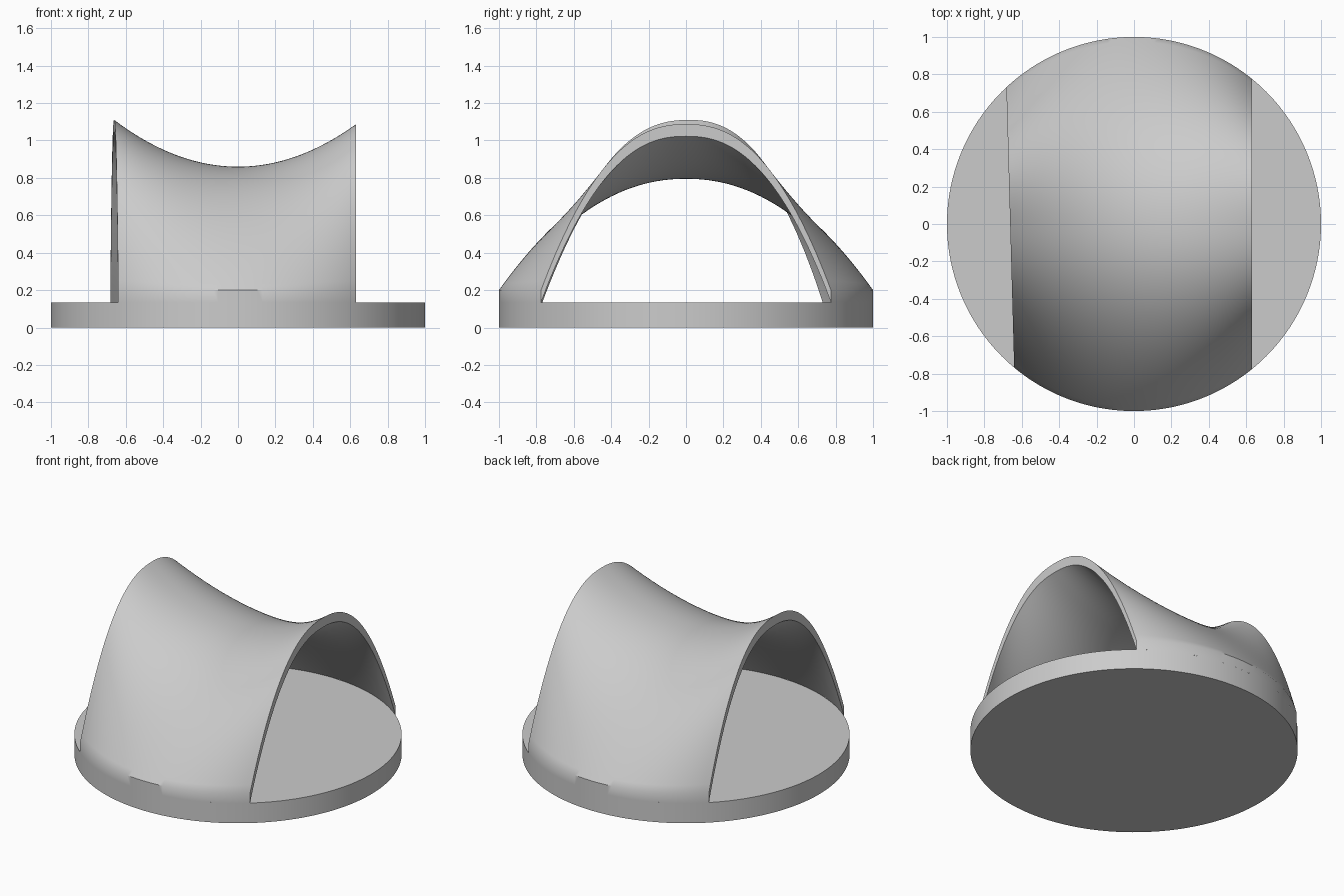
import bpy, bmesh
from math import sqrt, radians

cube = bpy.data.objects.get("Cube")
if cube:
    bpy.data.objects.remove(cube, do_unlink=True)

grey = bpy.data.materials.new("plain grey")
grey.use_nodes = True
colour = (0.6, 0.6, 0.6, 1)
grey.diffuse_color = colour
grey.node_tree.nodes["Principled BSDF"].inputs["Base Color"].default_value = colour

BASE_TOP = 0.135   # top of the disc
RIM = 0.2          # upper edge of the roof where it meets the rim
NX, NT = 48, 80


def finish(obj, angle):
    obj.data.materials.append(grey)
    bpy.ops.object.select_all(action='DESELECT')
    obj.select_set(True)
    bpy.context.view_layer.objects.active = obj
    bpy.ops.object.shade_smooth_by_angle(angle=radians(angle))


def roof_point(u, t):
    """Point on the saddle: u runs left to right, t from front rim to back rim."""
    y = 0
    for _ in range(6):  # the open end at -x is cut slightly askew
        start = -0.662 - 0.028 * y
        x = start + (0.632 - start) * u
        y = t * sqrt(1 - x * x)
    height = 0.66 + 0.57 * x * x
    power = 2.12 + 0.55 * x * x
    return x, y, RIM + height * (1 - abs(t) ** power)


# Round base
bpy.ops.mesh.primitive_cylinder_add(vertices=128, radius=1, depth=BASE_TOP,
                                    location=(0, 0, BASE_TOP / 2))
base = bpy.context.object
base.name = "base_disc"
finish(base, 35)

# Saddle roof: upper and lower skins joined by edge walls
bm = bmesh.new()
skins = []
for drop in (0, RIM - BASE_TOP):
    skin = []
    for i in range(NX + 1):
        row = []
        for j in range(NT + 1):
            x, y, z = roof_point(i / NX, 2 * j / NT - 1)
            row.append(bm.verts.new((x, y, z - drop)))
        skin.append(row)
    skins.append(skin)
upper, lower = skins

for skin in skins:
    for i in range(NX):
        for j in range(NT):
            bm.faces.new((skin[i][j], skin[i + 1][j],
                          skin[i + 1][j + 1], skin[i][j + 1]))

# Open arch ends
for i in (0, NX):
    for j in range(NT):
        bm.faces.new((upper[i][j], upper[i][j + 1],
                      lower[i][j + 1], lower[i][j]))

# Rim walls standing flush with the base
for j in (0, NT):
    for i in range(NX):
        bm.faces.new((upper[i][j], upper[i + 1][j],
                      lower[i + 1][j], lower[i][j]))

bmesh.ops.recalc_face_normals(bm, faces=bm.faces)
mesh = bpy.data.meshes.new("saddle_roof")
bm.to_mesh(mesh)
bm.free()
roof = bpy.data.objects.new("saddle_roof", mesh)
bpy.context.collection.objects.link(roof)
finish(roof, 35)
